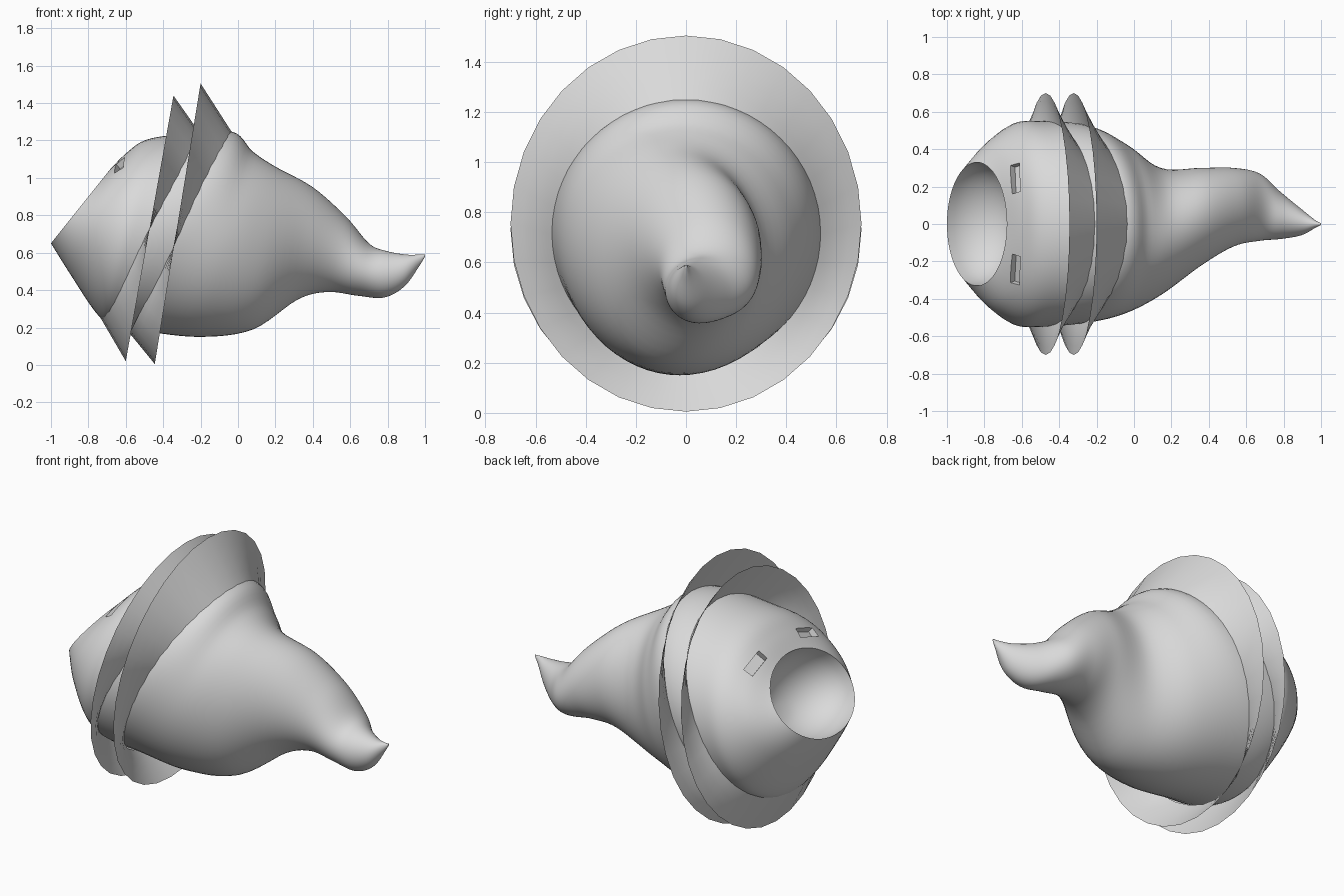
import bpy, bmesh, math
from mathutils import Vector, Matrix

cube = bpy.data.objects.get("Cube")
if cube:
    bpy.data.objects.remove(cube, do_unlink=True)

grey = bpy.data.materials.new("plain_grey")
grey.use_nodes = True
shade = (0.7, 0.7, 0.7, 1)
grey.diffuse_color = shade
grey.node_tree.nodes["Principled BSDF"].inputs["Base Color"].default_value = shade


def hoop(spec, sides):
    """Tilted ellipse from top x, top z, bottom x, bottom z, low y, high y."""
    tx, tz, bx, bz, lo, hi = spec
    centre = Vector(((tx + bx) / 2, (lo + hi) / 2, (tz + bz) / 2))
    up = Vector(((tx - bx) / 2, 0, (tz - bz) / 2))
    side = Vector((0, (hi - lo) / 2, 0))
    angles = [math.tau * i / sides for i in range(sides)]
    return [centre + up * math.cos(a) + side * math.sin(a) for a in angles]


def smooth_specs(specs, steps):
    """Catmull-Rom blend through the hoop specs."""
    pts = [specs[0]] + specs + [specs[-1]]
    out = []
    for a, b, c, d in zip(pts, pts[1:], pts[2:], pts[3:]):
        for s in range(steps):
            t = s / steps
            out.append([q + t / 2 * (r - p + t * (2 * p - 5 * q + 4 * r - e
                        + t * (3 * (q - r) + e - p)))
                        for p, q, r, e in zip(a, b, c, d)])
    return out + [specs[-1]]


def loft(name, rings, capped):
    bm = bmesh.new()
    loops = [[bm.verts.new(p) for p in ring] for ring in rings]
    for a, b in zip(loops, loops[1:]):
        for i in range(len(a)):
            bm.faces.new((a[i - 1], a[i], b[i], b[i - 1]))
    if capped:
        bm.faces.new(loops[0])
        bm.faces.new(loops[-1])
    bmesh.ops.recalc_face_normals(bm, faces=bm.faces[:])
    mesh = bpy.data.meshes.new(name)
    bm.to_mesh(mesh)
    bm.free()
    mesh.materials.append(grey)
    ob = bpy.data.objects.new(name, mesh)
    bpy.context.collection.objects.link(ob)
    return ob


def make_active(ob):
    bpy.ops.object.select_all(action='DESELECT')
    ob.select_set(True)
    bpy.context.view_layer.objects.active = ob


# Body: mouth rim, bulging head, ridge, then a tail that curls up at the tip
body_specs = [
    (-.68, 1.05, -1, .65, -.33, .33),
    (-.6, 1.13, -.9, .49, -.45, .45),
    (-.5, 1.2, -.76, .28, -.54, .54),
    (-.34, 1.23, -.67, .21, -.55, .55),
    (-.04, 1.25, -.5, .18, -.53, .53),
    (.08, 1.14, -.2, .15, -.48, .43),
    (.2, 1.06, .08, .19, -.38, .3),
    (.4, .95, .32, .35, -.22, .3),
    (.58, .79, .48, .39, -.12, .3),
    (.7, .65, .64, .37, -.09, .27),
    (.79, .61, .78, .36, -.08, .17),
    (.9, .59, .89, .42, -.06, .08),
    (.97, .59, .97, .53, -.02, .02),
    (1, .59, 1, .58, -.005, .005),
]
outer = [hoop(s, 64) for s in smooth_specs(body_specs, 6)]

# Mouth hollow: the rim shrinking inwards as a bowl
rim = outer[0]
middle = sum(rim, Vector()) / len(rim)
inward = Vector((.78, 0, -.62))
bowl = []
for i in range(1, 9):
    a = i / 9 * math.pi / 2
    bowl.append([middle + (p - middle) * math.cos(a) + inward * .27 * math.sin(a)
                 for p in rim])
body = loft("body", bowl[::-1] + outer, True)

# Eye sockets: slanted rectangular recesses cut into the head
bpy.context.view_layer.update()
for side in (-1, 1):
    hit, spot, normal, _ = body.ray_cast(Vector((-.635, .245 * side, 3)), Vector((0, 0, -1)))
    along = Vector((-.3, side, 0))
    along = (along - normal * along.dot(normal)).normalized()
    across = along.cross(normal)
    turn = Matrix((across, along, normal)).transposed().to_4x4()
    bpy.ops.mesh.primitive_cube_add(size=1)
    cutter = bpy.context.object
    cutter.name = "eye_cutter"
    cutter.hide_render = True
    cutter.data.materials.append(grey)
    cutter.matrix_world = (Matrix.Translation(spot) @ turn
                           @ Matrix.Diagonal((.06, .16, .08, 1)))
    cut = body.modifiers.new("eye_socket", 'BOOLEAN')
    cut.operation = 'DIFFERENCE'
    cut.solver = 'EXACT'
    cut.object = cutter
    make_active(body)
    bpy.ops.object.modifier_apply(modifier=cut.name)
    bpy.data.objects.remove(cutter, do_unlink=True)

# Two thin frills, each spanning from a tilted collar to a steeper rim
frills = {
    "front_frill": ((-.19, 1.22, -.74, .26, -.53, .53), (-.345, 1.44, -.6, .02, -.7, .7)),
    "rear_frill": ((-.03, 1.24, -.58, .17, -.51, .51), (-.2, 1.505, -.445, .005, -.7, .7)),
}
parts = [body]
for name, (collar, edge) in frills.items():
    inner, outer_edge = hoop(collar, 32), hoop(edge, 32)
    rings = [[p.lerp(q, k / 4) for p, q in zip(inner, outer_edge)] for k in range(5)]
    parts.append(loft(name, rings, False))

for ob in parts:
    make_active(ob)
    bpy.ops.object.shade_smooth_by_angle(angle=math.radians(40))
